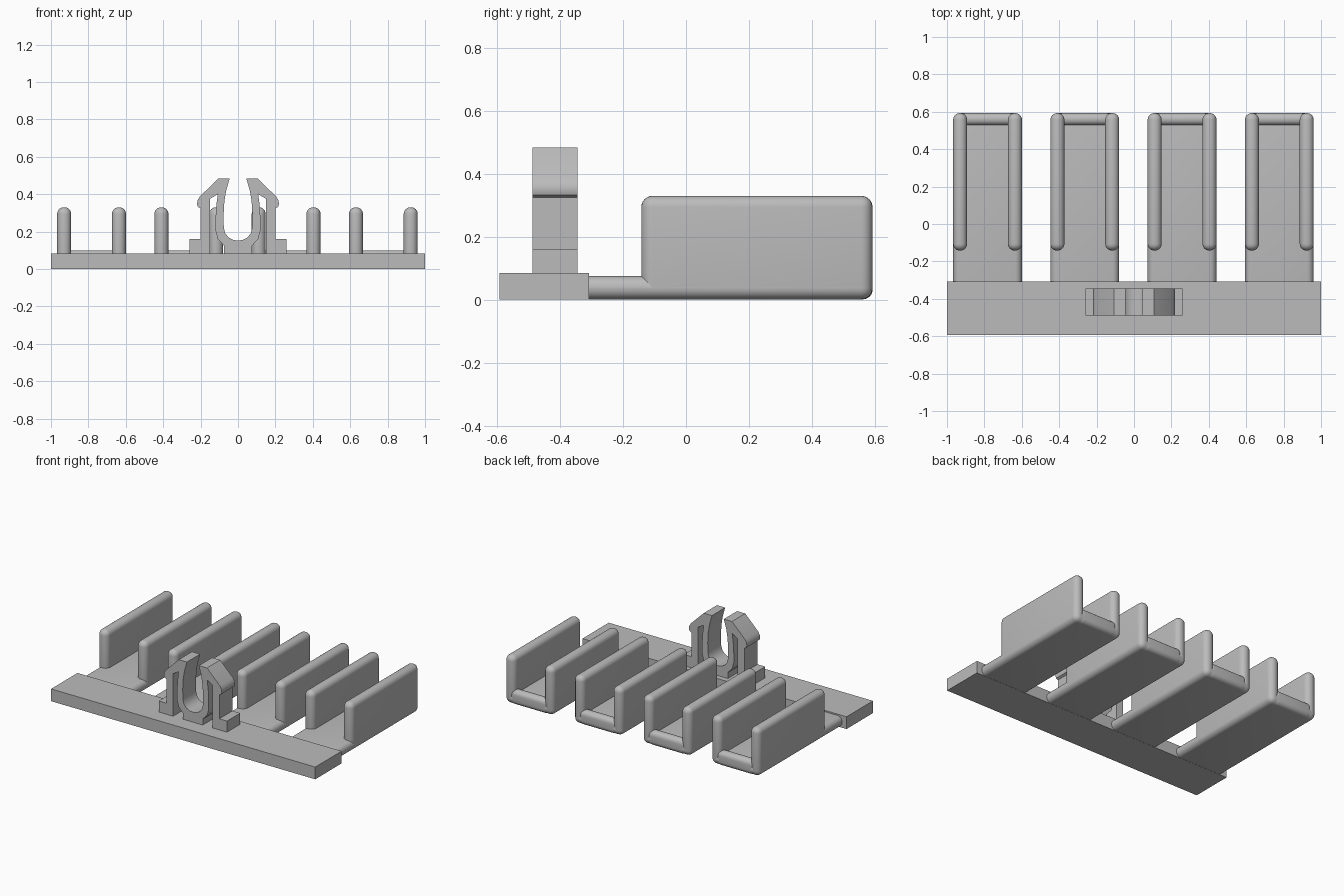
import bpy, bmesh

cube = bpy.data.objects.get("Cube")
if cube:
    bpy.data.objects.remove(cube, do_unlink=True)

# Single plastic colour
grey = bpy.data.materials.new("light_grey_plastic")
grey.use_nodes = True
COLOUR = (0.5, 0.5, 0.5, 1)
grey.diffuse_color = COLOUR
grey.node_tree.nodes["Principled BSDF"].inputs["Base Color"].default_value = COLOUR


def finish(name, bm, smooth):
    """Turn a bmesh into a named, coloured object."""
    bmesh.ops.recalc_face_normals(bm, faces=bm.faces)
    mesh = bpy.data.meshes.new(name)
    bm.to_mesh(mesh)
    bm.free()
    mesh.materials.append(grey)
    obj = bpy.data.objects.new(name, mesh)
    bpy.context.collection.objects.link(obj)
    if smooth:
        bpy.ops.object.select_all(action='DESELECT')
        obj.select_set(True)
        bpy.context.view_layer.objects.active = obj
        bpy.ops.object.shade_smooth_by_angle(angle=0.6)
    return obj


def box(name, xs, ys, zs, radius=0):
    """Box between the given limits, with optional rounded edges."""
    bm = bmesh.new()
    bmesh.ops.create_cube(bm, size=1)
    for v in bm.verts:
        v.co = [lo + (c + 0.5) * (hi - lo) for c, (lo, hi) in zip(v.co, (xs, ys, zs))]
    if radius:
        bmesh.ops.bevel(bm, geom=bm.edges[:], offset=radius, segments=6,
                        profile=0.5, affect='EDGES')
    return finish(name, bm, radius > 0)


FRONT, BACK = -0.593, 0.593
PLATE_BACK = -0.308

# Mounting plate
box("base_plate", (-1, 1), (FRONT, PLATE_BACK), (0, 0.084))

# Four open channels: floor, two rounded walls and a low back lip
HALF, THICK, ROUND = 0.184, 0.075, 0.036
for i in range(4):
    cx = -0.783 + 0.52 * i
    n = i + 1
    box(f"channel_floor_{n}", (cx - HALF, cx + HALF), (PLATE_BACK - 0.06, BACK),
        (0.001, THICK), ROUND)
    for side, label in ((-1, "right"), (1, "left")):
        wx = cx + side * (HALF - THICK / 2)
        box(f"channel_wall_{label}_{n}", (wx - THICK / 2, wx + THICK / 2),
            (-0.142, BACK), (0.001, 0.33), ROUND)
    inner = HALF - THICK / 2
    box(f"channel_back_lip_{n}", (cx - inner, cx + inner), (0.528, BACK),
        (0.001, 0.1), 0.031)

# Snap clip: half outline in x and z, mirrored and extruded along y
half = [
    # inside of the U
    (0, 0.152), (0.025, 0.155), (0.05, 0.168), (0.068, 0.19), (0.076, 0.22),
    (0.077, 0.29), (0.073, 0.36), (0.063, 0.42), (0.045, 0.483),
    # flat tip, slope and barb
    (0.107, 0.483), (0.205, 0.386), (0.217, 0.365), (0.219, 0.345),
    (0.214, 0.332), (0.2, 0.325),
    # outer leg and foot
    (0.2, 0.16), (0.258, 0.16), (0.258, 0.07), (0.15, 0.07),
    # slot between leg and U
    (0.15, 0.375), (0.108, 0.4), (0.116, 0.34), (0.12, 0.27), (0.12, 0.205),
    (0.108, 0.16), (0.075, 0.125), (0.075, 0.07),
]
outline = half + [(-x, z) for x, z in reversed(half[1:])]
bm = bmesh.new()
face = bm.faces.new([bm.verts.new((x, -0.488, z)) for x, z in outline])
ext = bmesh.ops.extrude_face_region(bm, geom=[face])
bmesh.ops.translate(bm, vec=(0, 0.143, 0),
                    verts=[g for g in ext["geom"] if isinstance(g, bmesh.types.BMVert)])
if face.is_valid and all(len(e.link_faces) > 2 for e in face.edges):
    bm.faces.remove(face)
finish("snap_clip", bm, True)
